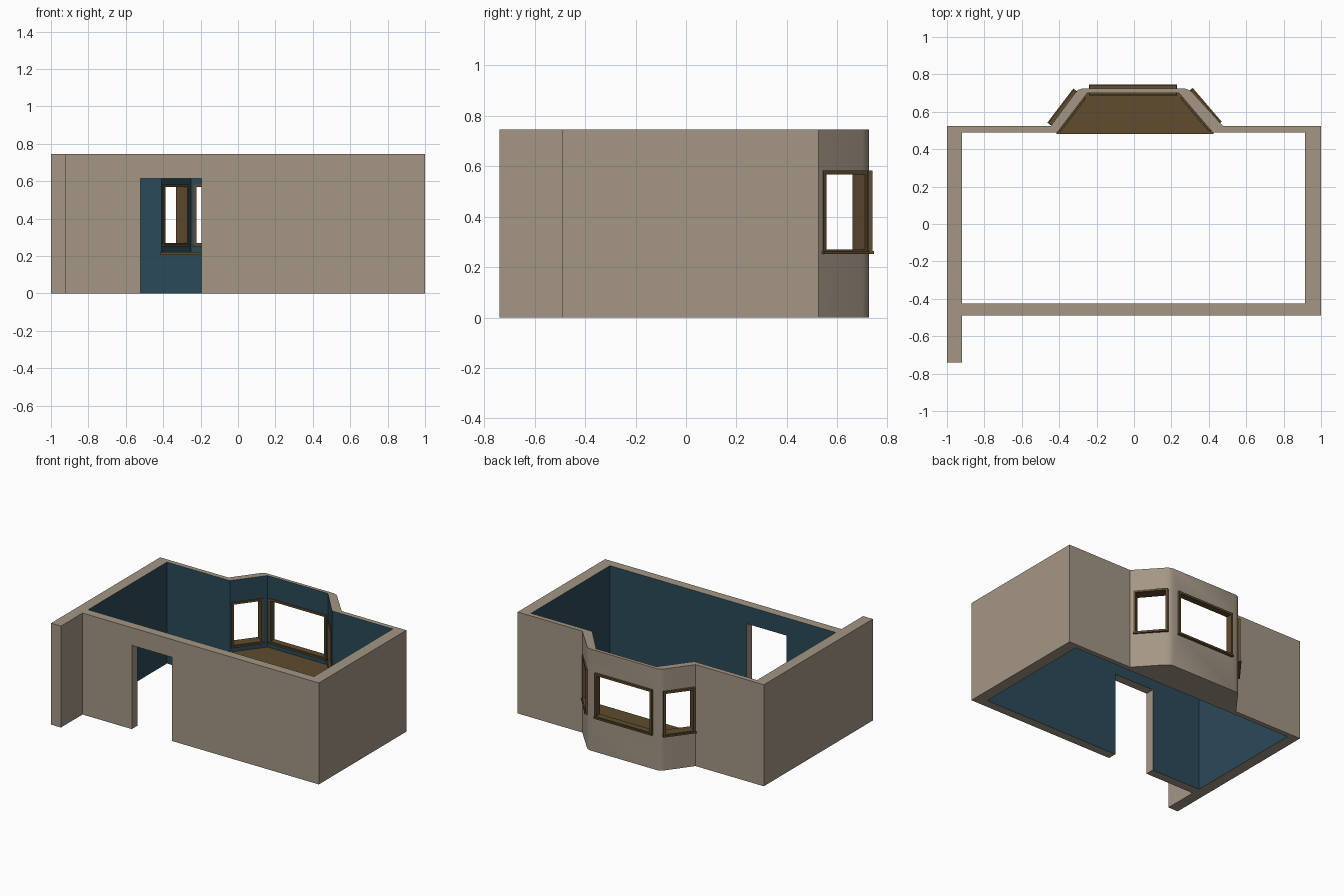
import bpy, bmesh, math
from mathutils import Matrix, Vector

if "Cube" in bpy.data.objects:
    bpy.data.objects.remove(bpy.data.objects["Cube"])


def material(name, color):
    m = bpy.data.materials.new(name)
    m.diffuse_color = (*color, 1)
    m.use_nodes = True
    m.node_tree.nodes["Principled BSDF"].inputs["Base Color"].default_value = m.diffuse_color
    return m


PLASTER = material("plaster", (0.37, 0.305, 0.235))
PAINT = material("blue_paint", (0.024, 0.068, 0.1))
WOOD = material("wood", (0.115, 0.072, 0.028))
H = 0.745


def finish(name, bm, mats, index=0):
    bmesh.ops.recalc_face_normals(bm, faces=bm.faces)
    me = bpy.data.meshes.new(name)
    bm.to_mesh(me)
    bm.free()
    for m in mats:
        me.materials.append(m)
    for p in me.polygons:
        p.material_index = index
    ob = bpy.data.objects.new(name, me)
    bpy.context.collection.objects.link(ob)
    return ob


def prism(name, pts, z0, z1, mats, index=0):
    """Plan outline extruded from z0 to z1."""
    bm = bmesh.new()
    face = bm.faces.new([bm.verts.new((x, y, z0)) for x, y in pts])
    new = bmesh.ops.extrude_face_region(bm, geom=[face])["geom"]
    verts = [g for g in new if isinstance(g, bmesh.types.BMVert)]
    bmesh.ops.translate(bm, verts=verts, vec=(0, 0, z1 - z0))
    return finish(name, bm, mats, index)


def rect(x0, x1, y0, y1):
    return [(x0, y0), (x1, y0), (x1, y1), (x0, y1)]


def wall_matrix(a, b):
    """Local x along the bay wall, y outward, z up."""
    u = (Vector(b) - Vector(a)).normalized()
    return Matrix(((u.x, -u.y, 0, a[0]), (u.y, u.x, 0, a[1]), (0, 0, 1, 0), (0, 0, 0, 1)))


def frame(name, mat, x0, x1, z0, z1, d0, d1, w=0.015):
    """Rectangular window frame with a projecting sill."""
    bm = bmesh.new()
    loops = []
    for i, d in ((0, d0), (0, d1), (w, d1), (w, d0)):
        loops.append([bm.verts.new((x, d, z)) for x, z in (
            (x0 + i, z0 + i), (x1 - i, z0 + i), (x1 - i, z1 - i), (x0 + i, z1 - i))])
    for k in range(4):
        p, q = loops[k], loops[(k + 1) % 4]
        for j in range(4):
            n = (j + 1) % 4
            bm.faces.new((p[j], p[n], q[n], q[j]))
    sill = Matrix.Translation(((x0 + x1) / 2, (d0 + d1) / 2, z0 + 0.003)) @ \
        Matrix.Diagonal((x1 - x0 + 0.006, d1 - d0 + 0.012, 0.012, 1))
    bmesh.ops.create_cube(bm, size=1, matrix=sill)
    ob = finish(name, bm, [WOOD])
    ob.data.transform(mat)
    return ob


# Solid wall mass with the bay and the left wing
outline = [(-1, -0.74), (-0.92, -0.74), (-0.92, -0.49), (1, -0.49), (1, 0.525),
           (0.475, 0.525), (0.315, 0.70), (0.295, 0.717), (0.27, 0.725),
           (-0.275, 0.725), (-0.30, 0.717), (-0.315, 0.70), (-0.445, 0.525), (-1, 0.525)]
walls = prism("room_walls", outline, 0, H, [PLASTER, PAINT])

# Cutters: room, bay recess, doorway
bay = [(-0.41, 0.49), (-0.25, 0.70), (0.24, 0.70), (0.42, 0.49)]
both = [PLASTER, PAINT]
cutters = [
    prism("room_cutter", rect(-0.92, 0.915, -0.425, 0.49), -0.1, 0.9, both, 1),
    prism("bay_cutter", [(-0.41, 0.4)] + bay + [(0.42, 0.4)], 0.21, 0.85, both, 1),
    prism("door_cutter", rect(-0.52, -0.195, -0.6, -0.35), -0.1, 0.615, both, 0),
]

# Three bay windows: frame plus matching opening
windows = [("left", 0.012, 0.235, 0.068), ("middle", 0.012, 0.478, 0.04), ("right", 0.03, 0.262, 0.068)]
for i, (side, x0, x1, depth) in enumerate(windows):
    m = wall_matrix(bay[i], bay[i + 1])
    frame(side + "_window_frame", m, x0, x1, 0.255, 0.583, -0.007, depth)
    c = prism(side + "_window_cutter", rect(x0 + 0.007, x1 - 0.007, -0.02, 0.12), 0.262, 0.576, both)
    c.data.transform(m)
    cutters.append(c)

bpy.context.view_layer.objects.active = walls
walls.select_set(True)
for c in cutters:
    mod = walls.modifiers.new(c.name, 'BOOLEAN')
    mod.operation = 'DIFFERENCE'
    mod.solver = 'EXACT'
    mod.object = c
    bpy.ops.object.modifier_apply(modifier=mod.name)
for c in cutters:
    bpy.data.objects.remove(c)
bpy.ops.object.shade_smooth_by_angle(angle=math.radians(32))

# Window seat board filling the bay
prism("window_seat", [(-0.415, 0.48), (-0.415, 0.49), (-0.252, 0.702), (0.242, 0.702),
                      (0.425, 0.49), (0.425, 0.48)], 0.205, 0.22, [WOOD])
